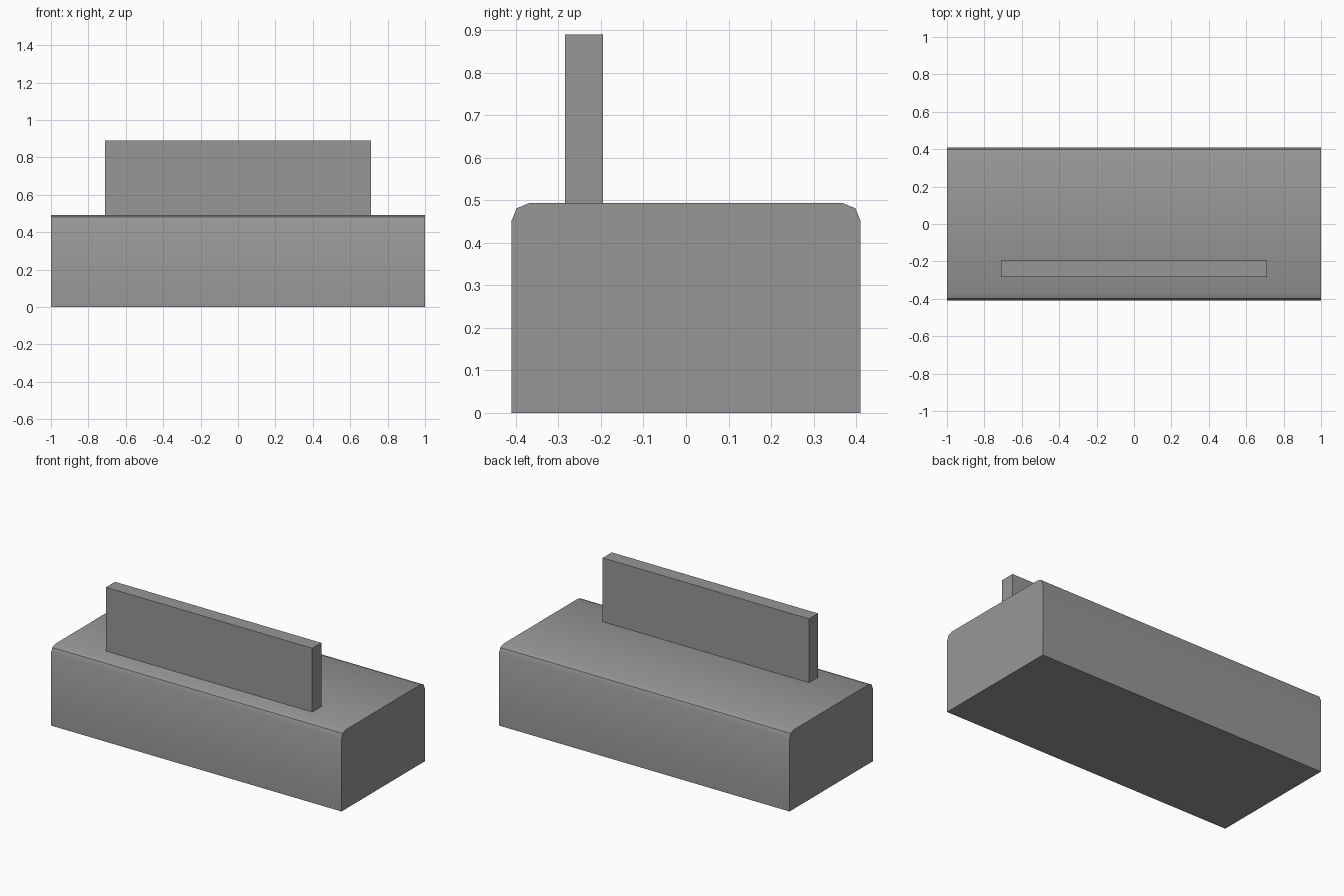
import bpy
import bmesh

if "Cube" in bpy.data.objects:
    bpy.data.objects.remove(bpy.data.objects["Cube"], do_unlink=True)

grey = bpy.data.materials.new("mid_grey")
grey.use_nodes = True
colour = (0.31, 0.31, 0.31, 1)
grey.diffuse_color = colour
grey.node_tree.nodes["Principled BSDF"].inputs["Base Color"].default_value = colour


def box(name, low, high, round_top=0.0):
    """Box between two corners; optionally rounds its long top edges."""
    bm = bmesh.new()
    bmesh.ops.create_cube(bm, size=1)
    for v in bm.verts:
        v.co = [a + (c + 0.5) * (b - a) for a, b, c in zip(low, high, v.co)]
    if round_top:
        edges = [e for e in bm.edges
                 if all(v.co.z == max(w.co.z for w in bm.verts) for v in e.verts)
                 and e.verts[0].co.y == e.verts[1].co.y]
        bmesh.ops.bevel(bm, geom=edges, offset=round_top, offset_type='OFFSET',
                        segments=2, profile=0.5, affect='EDGES')
    mesh = bpy.data.meshes.new(name)
    bm.to_mesh(mesh)
    bm.free()
    mesh.materials.append(grey)
    obj = bpy.data.objects.new(name, mesh)
    bpy.context.collection.objects.link(obj)
    bpy.ops.object.select_all(action='DESELECT')
    obj.select_set(True)
    bpy.context.view_layer.objects.active = obj
    bpy.ops.object.shade_smooth_by_angle()
    return obj


# Base block with rounded front and back top edges
box("base_block", (-1, -0.41, 0), (1, 0.41, 0.493), round_top=0.041)

# Thin upright panel standing near the front
box("upright_panel", (-0.71, -0.284, 0.48), (0.71, -0.195, 0.89))
